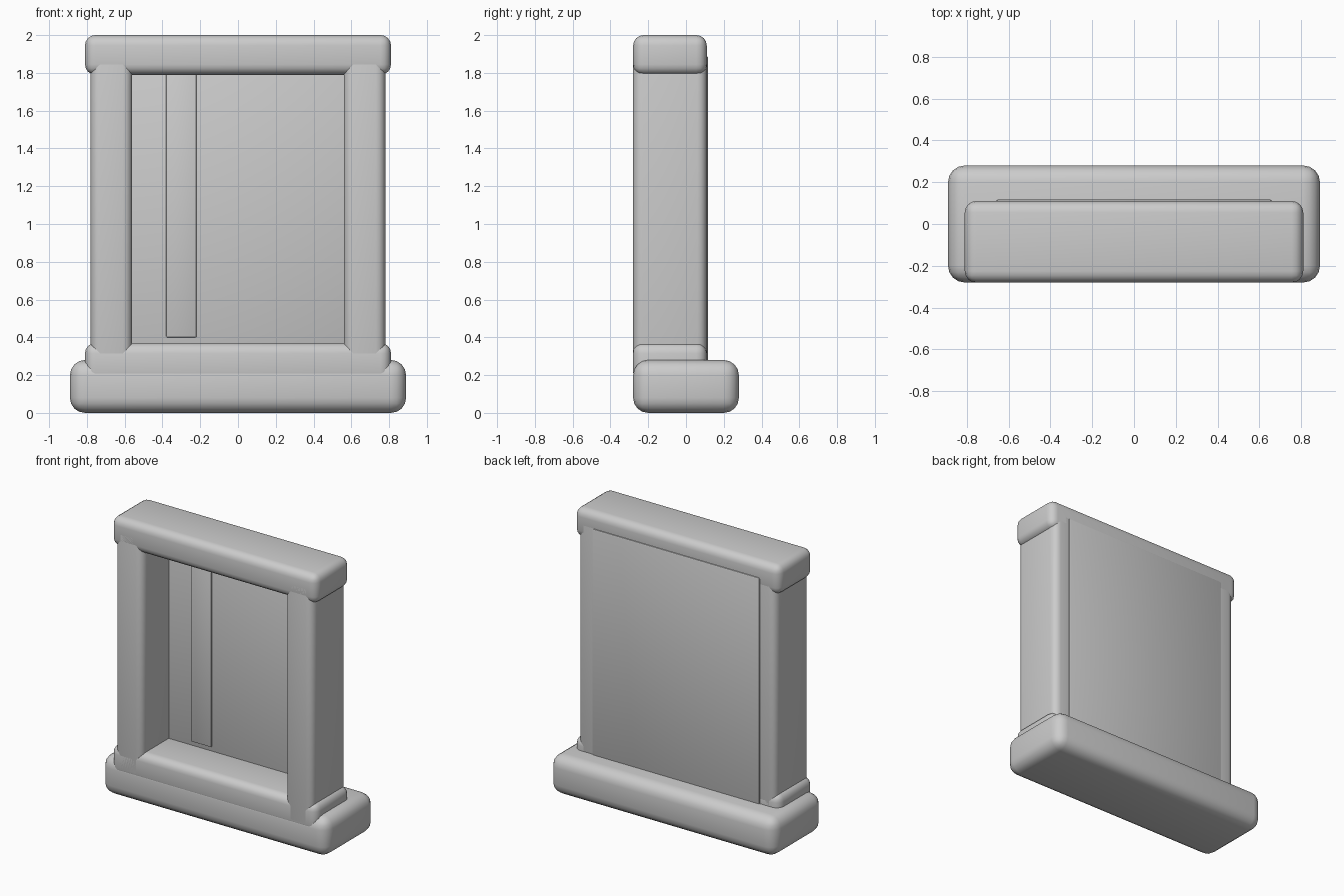
import bpy

if "Cube" in bpy.data.objects:
    bpy.data.objects.remove(bpy.data.objects["Cube"])


def box(name, x, y, z, bevel, segments=4):
    """Rounded box from (min, max) ranges on each axis."""
    bpy.ops.mesh.primitive_cube_add(
        size=1, location=[(a + b) / 2 for a, b in (x, y, z)])
    ob = bpy.context.object
    ob.name = name
    ob.scale = [b - a for a, b in (x, y, z)]
    bpy.ops.object.transform_apply(location=False, rotation=False, scale=True)
    mod = ob.modifiers.new("Rounding", 'BEVEL')
    mod.width = bevel
    mod.segments = segments
    bpy.ops.object.modifier_apply(modifier=mod.name)
    bpy.ops.object.shade_smooth_by_angle()
    return ob


DEPTH = (-0.28, 0.11)   # shared front/back range of the frame

# Foot slab
box("base", (-0.89, 0.89), (-0.28, 0.28), (0.0, 0.28), 0.08)

# Horizontal rails
box("bottom_rail", (-0.81, 0.81), DEPTH, (0.16, 0.37), 0.055)
box("top_rail", (-0.81, 0.81), DEPTH, (1.79, 2.0), 0.055)

# Side posts
for side, s in (("left", -1), ("right", 1)):
    box(side + "_post", sorted((s * 0.56, s * 0.78)), DEPTH, (0.17, 1.94), 0.05)

# Back panel closing the frame, standing slightly proud at the rear
box("back_panel", (-0.66, 0.66), (0.02, 0.117), (0.25, 1.89), 0.01, 2)

# Thin vertical strip on the panel
box("panel_strip", (-0.38, -0.22), (0.01, 0.03), (0.40, 1.80), 0.005, 2)
